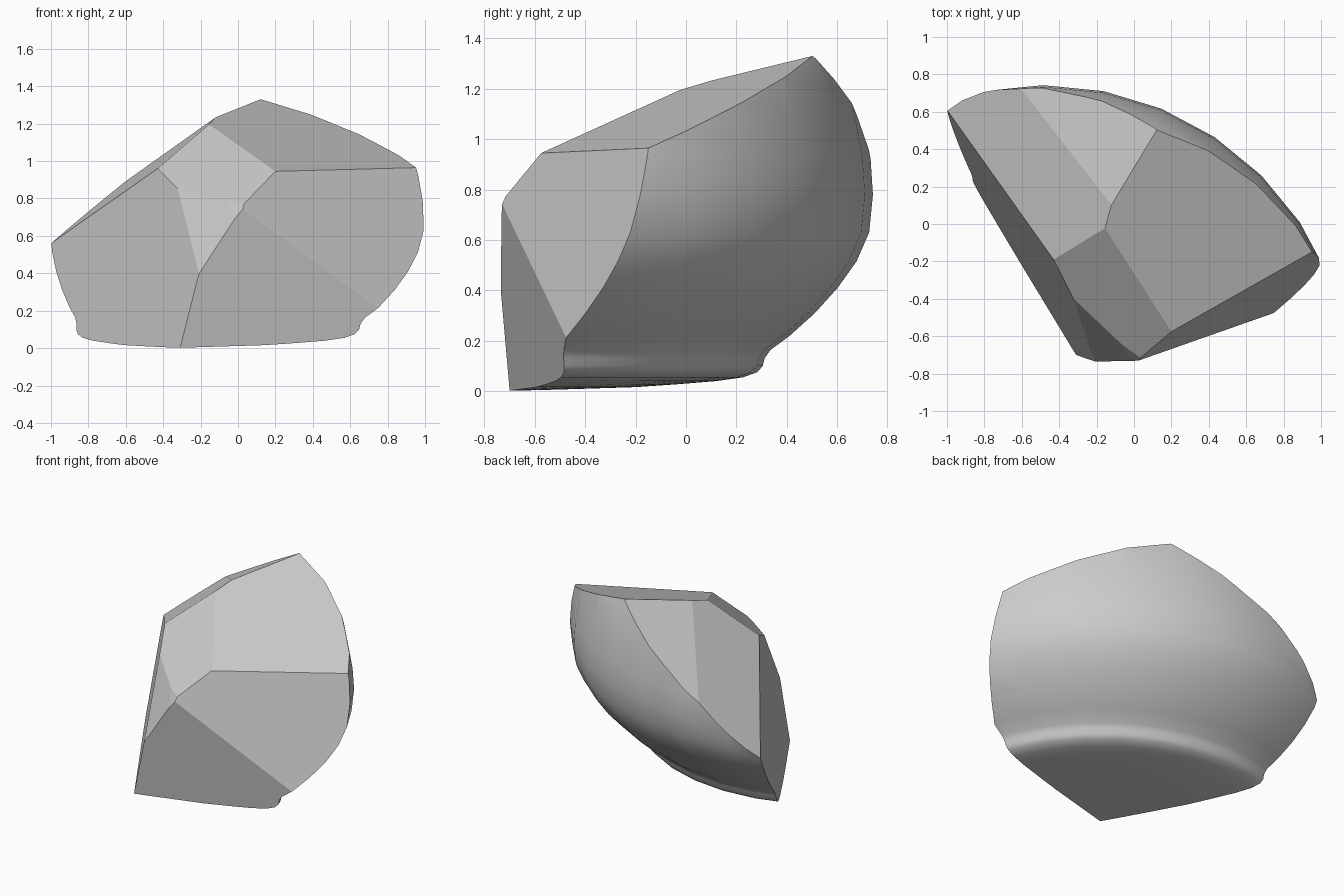
import bpy, bmesh, math
from mathutils import Vector

if "Cube" in bpy.data.objects:
    bpy.data.objects.remove(bpy.data.objects["Cube"])

AXIS = (-0.485, -0.908)      # axis of the round body the chunk was broken from
SEGMENTS = 32
INSIDE = Vector((0.0, 0.0, 0.65))

# radius, height from the underside up the bulging wall
PROFILE = [(0.27, 0.002), (0.71, 0.016), (0.87, 0.027), (1.03, 0.04), (1.135, 0.055),
           (1.19, 0.075), (1.213, 0.1), (1.22, 0.13), (1.243, 0.163), (1.32, 0.22),
           (1.42, 0.31), (1.51, 0.41), (1.585, 0.515), (1.635, 0.63), (1.65, 0.78),
           (1.641, 0.92), (1.61, 1.09), (1.573, 1.24), (1.535, 1.335), (1.48, 1.45)]

# corners of the broken faces
left_tip, left_top = (-1, .61, .56), (-.43, -.19, .96)
crest, crest_back = (-.15, -.02, 1.20), (-.10, .15, 1.24)
peak, right_tip, brow = (.12, .5, 1.33), (.96, -.145, .965), (.2, -.575, .945)
foot_tip, foot_right = (-.31, -.70, 0), (.75, -.475, .21)
low, notch = (-.22, -.735, .38), (-.36, -.35, .89)
nick, nick_low, nick_right = (-.07, -.64, .785), (-.07, -.736, .63), (.04, -.71, .79)
back_left = (-.6, .72, .892)

BREAKS = [
    (foot_tip, low, foot_right),          # lower front
    (brow, right_tip, foot_right),        # right front
    (brow, right_tip, peak),              # upper right
    (left_tip, left_top, crest),          # upper left
    (crest_back, peak, back_left),        # top back
    (left_tip, left_top, foot_tip),       # left
    (left_top, crest, brow),              # upper front
    (notch, low, nick),                   # front bevel
    (nick, nick_right, nick_low),         # small nick
]

# round body
bm = bmesh.new()
rings = []
for r, z in PROFILE:
    rings.append([bm.verts.new((AXIS[0] + r * math.cos(2 * math.pi * i / SEGMENTS),
                                AXIS[1] + r * math.sin(2 * math.pi * i / SEGMENTS), z))
                  for i in range(SEGMENTS)])
for a, b in zip(rings, rings[1:]):
    for i in range(SEGMENTS):
        j = (i + 1) % SEGMENTS
        bm.faces.new((a[i], a[j], b[j], b[i]))
bottom = bm.verts.new((*AXIS, 0))
for i in range(SEGMENTS):
    bm.faces.new((bottom, rings[0][(i + 1) % SEGMENTS], rings[0][i]))
bm.faces.new(rings[-1])
for f in bm.faces:
    f.smooth = True

# slice each flat break and cap it
for corners in BREAKS:
    p, q, s = (Vector(c) for c in corners)
    normal = (q - p).cross(s - p).normalized()
    if normal.dot(INSIDE - p) > 0:
        normal = -normal
    cut = bmesh.ops.bisect_plane(bm, geom=bm.verts[:] + bm.edges[:] + bm.faces[:], dist=1e-5,
                                 plane_co=p, plane_no=normal, clear_outer=True)
    edges = [e for e in bm.edges if e.is_boundary]
    for f in bmesh.ops.holes_fill(bm, edges=edges, sides=0)['faces']:
        f.smooth = False
bmesh.ops.recalc_face_normals(bm, faces=bm.faces[:])

mesh = bpy.data.meshes.new("broken_chunk")
bm.to_mesh(mesh)
bm.free()
bpy.context.collection.objects.link(bpy.data.objects.new("broken_chunk", mesh))
